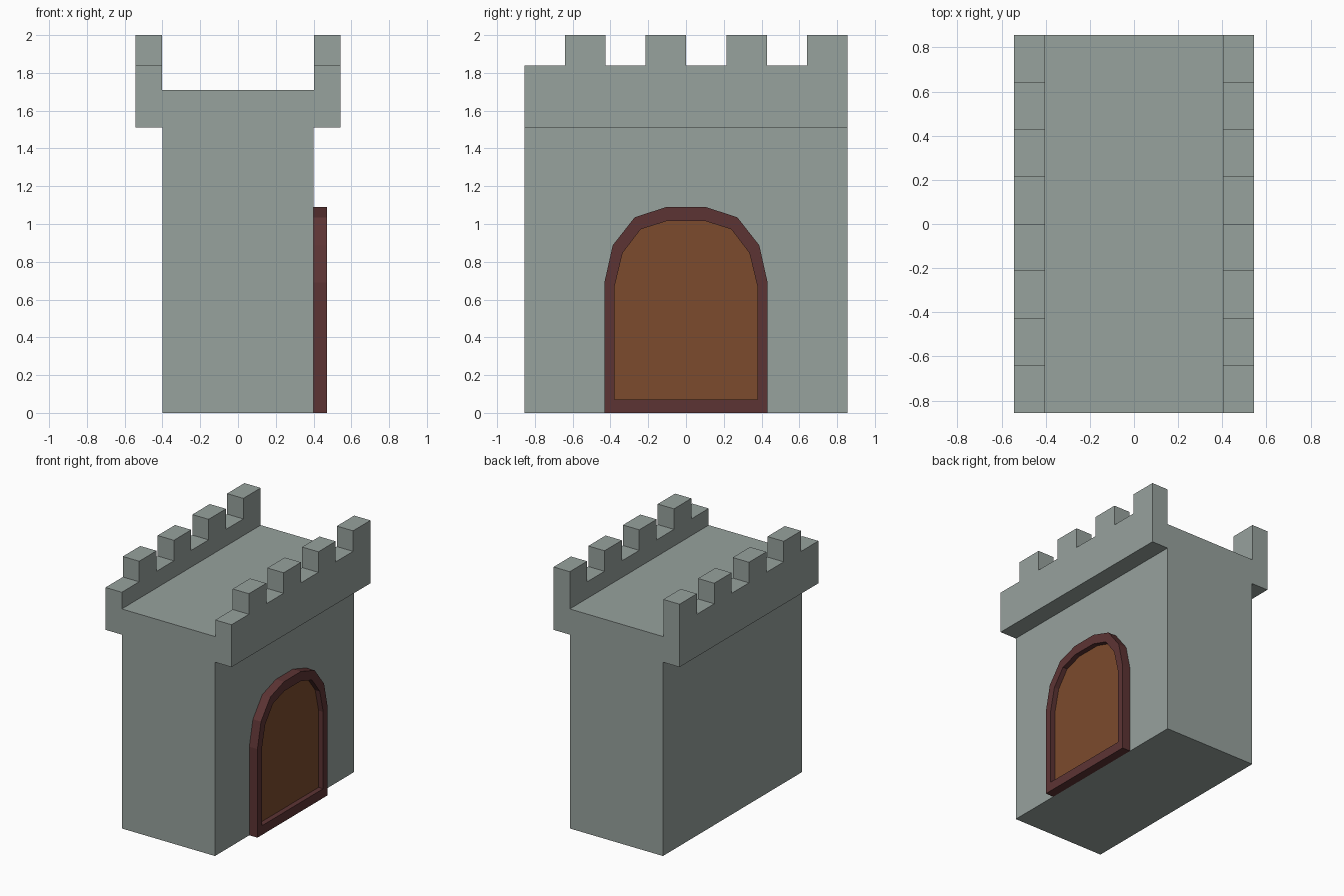
import bpy, bmesh

if "Cube" in bpy.data.objects:
    bpy.data.objects.remove(bpy.data.objects["Cube"])


def material(name, rgb):
    m = bpy.data.materials.new(name)
    m.diffuse_color = (*rgb, 1)
    m.use_nodes = True
    m.node_tree.nodes["Principled BSDF"].inputs["Base Color"].default_value = m.diffuse_color
    return m


def finish(bm, name, mat, fix_normals=True):
    if fix_normals:
        bmesh.ops.recalc_face_normals(bm, faces=bm.faces[:])
    me = bpy.data.meshes.new(name)
    bm.to_mesh(me)
    bm.free()
    me.materials.append(mat)
    ob = bpy.data.objects.new(name, me)
    bpy.context.collection.objects.link(ob)
    return ob


stone = material("grey_stone", (0.31, 0.36, 0.34))
trim = material("dark_red_wood", (0.108, 0.034, 0.034))
wood = material("brown_wood", (0.20, 0.07, 0.026))

# Tower: front outline swept along y, one section per merlon or gap
HALF_Y, STEPS = 0.855, 8
half = [(0.40, 0), (0.40, 1.51), (0.543, 1.51), (0.543, 1.84), (0.403, 1.84), (0.403, 1.71)]
outline = half + [(-x, z) for x, z in reversed(half)]
n = len(outline)
bm = bmesh.new()
rings = [[bm.verts.new((x, -HALF_Y + 2 * HALF_Y * s / STEPS, z)) for x, z in outline]
         for s in range(STEPS + 1)]
bm.faces.new(rings[0])
bm.faces.new(rings[-1])
raised = []
for s in range(STEPS):
    for i in range(n):
        j = (i + 1) % n
        f = bm.faces.new((rings[s][i], rings[s][j], rings[s + 1][j], rings[s + 1][i]))
        # every second section of the parapet top becomes a merlon
        if s % 2 and outline[i][1] == outline[j][1] == 1.84:
            raised.append(f)
bmesh.ops.recalc_face_normals(bm, faces=bm.faces[:])
for f in bmesh.ops.extrude_discrete_faces(bm, faces=raised)["faces"]:
    bmesh.ops.translate(bm, verts=f.verts[:], vec=(0, 0, 0.16))
bmesh.ops.remove_doubles(bm, verts=bm.verts[:], dist=1e-4)
finish(bm, "tower", stone)


# Door arch outlines (y, z), mirrored about y = 0
def arch(points):
    return points + [(-y, z) for y, z in reversed(points)]


outer = arch([(0.432, 0), (0.432, 0.69), (0.388, 0.887), (0.272, 1.035), (0.105, 1.09)])
inner = arch([(0.378, 0.072), (0.378, 0.67), (0.336, 0.846), (0.24, 0.972), (0.10, 1.016)])

# Door frame: outer wall, front band and inner wall of the recess
bm = bmesh.new()
loops = [[bm.verts.new((x, y, z)) for y, z in pts]
         for x, pts in ((0.40, outer), (0.47, outer), (0.47, inner), (0.40, inner))]
k = len(outer)
for a in range(4):
    b = (a + 1) % 4
    for i in range(k):
        j = (i + 1) % k
        bm.faces.new((loops[a][i], loops[a][j], loops[b][j], loops[b][i]))
finish(bm, "door_frame", trim)

# Door panel set back inside the frame
bm = bmesh.new()
bm.faces.new([bm.verts.new((0.43, y, z)) for y, z in inner])
finish(bm, "door_panel", wood, False)
